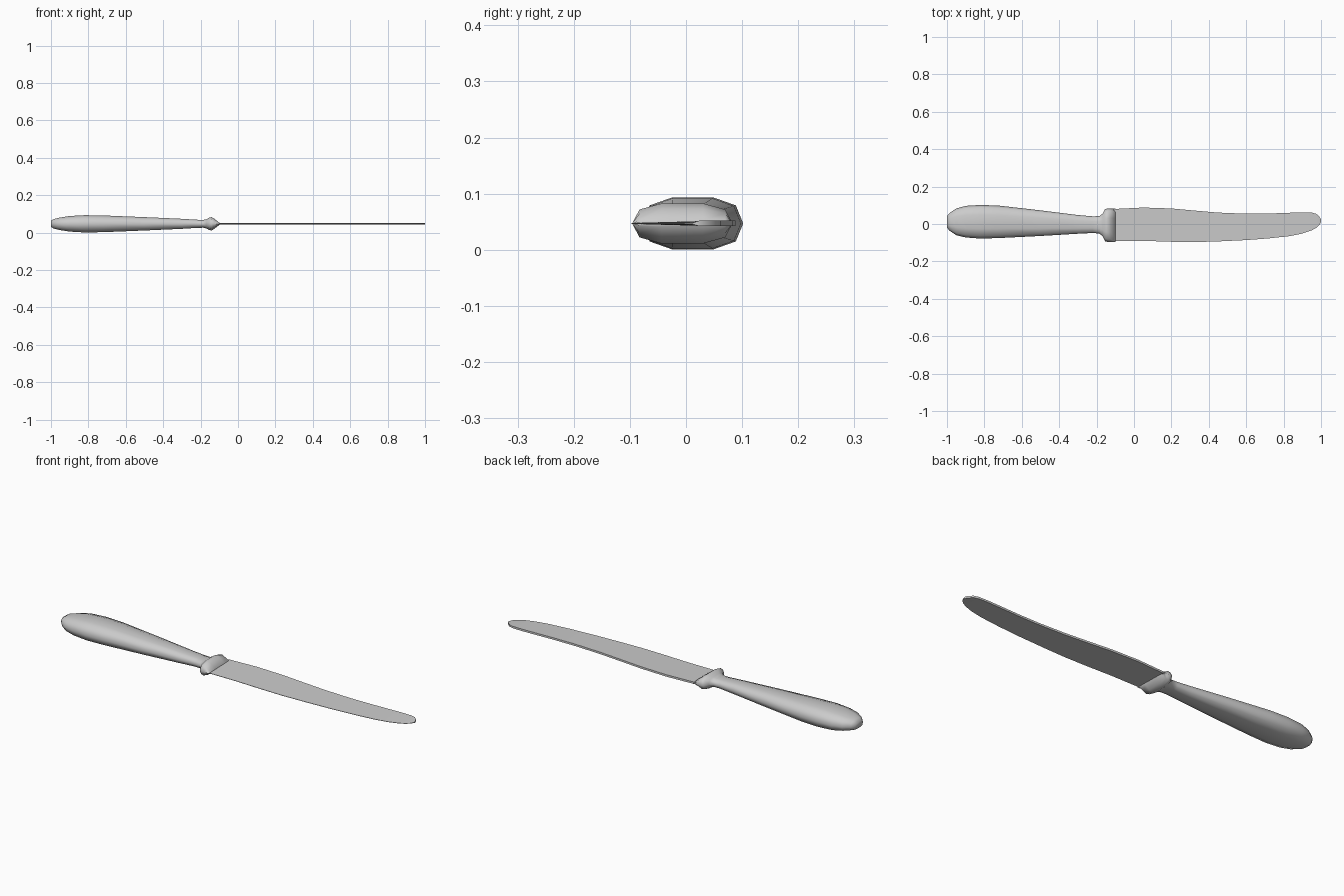
import bpy, bmesh, math

if "Cube" in bpy.data.objects:
    bpy.data.objects.remove(bpy.data.objects["Cube"])

MID = 0.047  # height of the blade plane

steel = bpy.data.materials.new("steel grey")
steel.use_nodes = True
steel.diffuse_color = (0.6, 0.6, 0.6, 1)
steel.node_tree.nodes["Principled BSDF"].inputs["Base Color"].default_value = (0.6, 0.6, 0.6, 1)


def loft(name, rings, sharp):
    """Skin a row of closed rings and cap both ends."""
    bm = bmesh.new()
    rows = [[bm.verts.new(p) for p in ring] for ring in rings]
    n = len(rows[0])
    for a, b in zip(rows, rows[1:]):
        for i in range(n):
            j = (i + 1) % n
            bm.faces.new((a[i], a[j], b[j], b[i]))
    bm.faces.new(rows[0])
    bm.faces.new(rows[-1])
    bmesh.ops.recalc_face_normals(bm, faces=bm.faces)
    mesh = bpy.data.meshes.new(name)
    bm.to_mesh(mesh)
    bm.free()
    mesh.materials.append(steel)
    obj = bpy.data.objects.new(name, mesh)
    bpy.context.collection.objects.link(obj)
    bpy.ops.object.select_all(action="DESELECT")
    obj.select_set(True)
    bpy.context.view_layer.objects.active = obj
    bpy.ops.object.shade_smooth_by_angle(angle=math.radians(sharp))


def oval(x, back, front, half):
    """Ten-sided, slightly squared section from back to front edge."""
    ring = []
    for k in range(10):
        a = math.tau * k / 10
        c, s = math.cos(a), math.sin(a)
        w = math.copysign(abs(c) ** 0.75, c) * (back - front) / 2
        h = math.copysign(min(1, abs(s) ** 0.75 * 1.03), s) * half
        ring.append((x, (back + front) / 2 + w, MID + h))
    return ring


# Handle with its flared bolster: x, back edge, front edge, half height
handle = [
    (-1.0, 0.042, -0.02, 0.017), (-0.985, 0.06, -0.037, 0.026),
    (-0.95, 0.083, -0.06, 0.034), (-0.9, 0.097, -0.072, 0.042),
    (-0.82, 0.102, -0.078, 0.0465), (-0.72, 0.098, -0.075, 0.045),
    (-0.5, 0.073, -0.064, 0.036), (-0.3, 0.048, -0.052, 0.027),
    (-0.22, 0.041, -0.048, 0.022), (-0.185, 0.042, -0.051, 0.021),
    (-0.168, 0.055, -0.066, 0.025), (-0.155, 0.08, -0.092, 0.033),
    (-0.14, 0.083, -0.096, 0.036), (-0.125, 0.083, -0.096, 0.026),
    (-0.1, 0.083, -0.096, 0.006),
]
loft("handle", [oval(*s) for s in handle], 65)

# Blade: x, spine edge, cutting edge
blade = [
    (-0.11, 0.08, -0.09), (0.05, 0.088, -0.09), (0.2, 0.083, -0.095),
    (0.32, 0.072, -0.097), (0.45, 0.061, -0.093), (0.6, 0.055, -0.086),
    (0.72, 0.056, -0.077), (0.83, 0.06, -0.065), (0.9, 0.062, -0.051),
    (0.95, 0.061, -0.034), (0.975, 0.054, -0.02), (0.992, 0.038, -0.005),
    (1.0, 0.024, 0.012),
]


def wedge(x, spine, edge):
    """Flat section, thick at the spine and thin at the cutting edge."""
    t, e = 0.005, 0.001
    return [(x, spine, MID - t), (x, spine, MID + t),
            (x, edge, MID + e), (x, edge, MID - e)]


loft("blade", [wedge(*s) for s in blade], 30)
